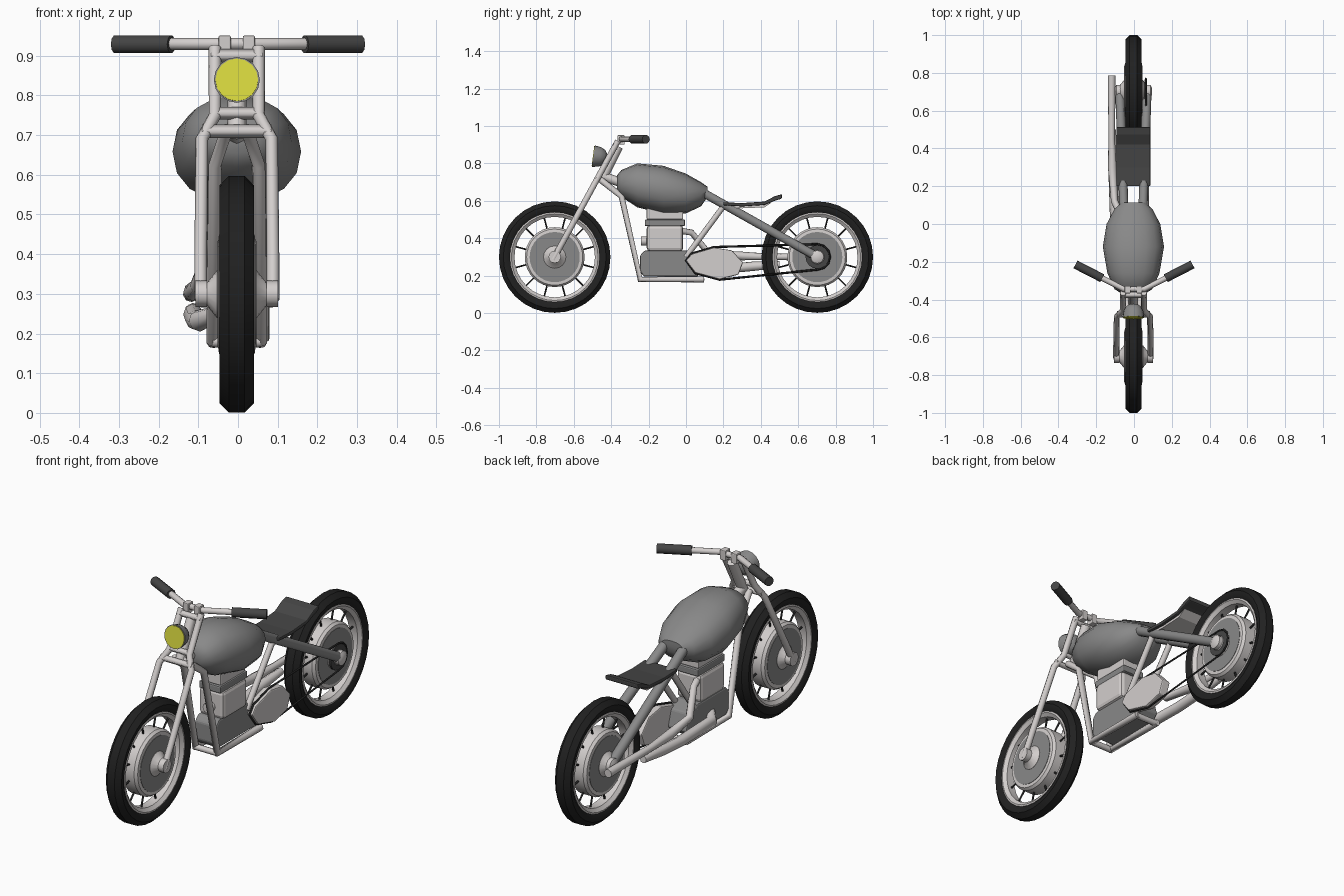
import bpy, bmesh, math
from math import sin, cos, pi, tau
from mathutils import Vector

if "Cube" in bpy.data.objects:
    bpy.data.objects.remove(bpy.data.objects["Cube"])


def mat(name, c):
    m = bpy.data.materials.new(name)
    m.diffuse_color = (*c, 1)
    m.use_nodes = True
    m.node_tree.nodes["Principled BSDF"].inputs["Base Color"].default_value = m.diffuse_color
    return m


BLACK = mat("rubber", (0.015, 0.015, 0.015))
DARK = mat("dark_leather", (0.06, 0.06, 0.06))
GREY = mat("mid_grey", (0.25, 0.25, 0.25))
LIGHT = mat("light_metal", (0.65, 0.62, 0.61))
YELLOW = mat("lamp_yellow", (0.7, 0.7, 0.05))


def finish(name, bm, m, smooth=None, bevel=0):
    bmesh.ops.remove_doubles(bm, verts=bm.verts, dist=1e-5)
    bmesh.ops.recalc_face_normals(bm, faces=bm.faces)
    me = bpy.data.meshes.new(name)
    bm.to_mesh(me)
    bm.free()
    ob = bpy.data.objects.new(name, me)
    bpy.context.collection.objects.link(ob)
    me.materials.append(m)
    if bevel:
        b = ob.modifiers.new("bevel", 'BEVEL')
        b.width, b.segments = bevel, 2
    if smooth:
        bpy.ops.object.select_all(action='DESELECT')
        ob.select_set(True)
        bpy.context.view_layer.objects.active = ob
        bpy.ops.object.shade_smooth_by_angle(angle=math.radians(smooth))
    return ob


def loft(name, rings, m, closed=False, smooth=None):
    bm = bmesh.new()
    vs = [[bm.verts.new(p) for p in r] for r in rings]
    n = len(vs[0])
    for i in range(len(vs) if closed else len(vs) - 1):
        a, b = vs[i], vs[(i + 1) % len(vs)]
        for j in range(n):
            k = (j + 1) % n
            bm.faces.new((a[j], a[k], b[k], b[j]))
    if not closed:
        bm.faces.new(vs[0])
        bm.faces.new(vs[-1])
    return finish(name, bm, m, smooth)


def lathe(name, prof, y, z, m, n=32, closed=False, smooth=35):
    """Revolve (radius, x) points about an axle parallel to x."""
    rings = [[(x, y + r * cos(tau * i / n), z + r * sin(tau * i / n)) for i in range(n)] for r, x in prof]
    return loft(name, rings, m, closed, smooth)


def prism(name, outline, x0, x1, m, bevel=0):
    """Extrude a (y, z) outline across x."""
    return loft_bevel(name, [[(x, y, z) for y, z in outline] for x in (x0, x1)], m, bevel)


def loft_bevel(name, rings, m, bevel):
    ob = loft(name, rings, m)
    if bevel:
        b = ob.modifiers.new("bevel", 'BEVEL')
        b.width, b.segments = bevel, 2
    return ob


def box(name, x0, x1, y0, y1, z0, z1, m, bevel=0):
    return prism(name, [(y0, z0), (y1, z0), (y1, z1), (y0, z1)], x0, x1, m, bevel)


def tube(name, pts, r, m=LIGHT, res=2, closed=False, radii=None):
    cu = bpy.data.curves.new(name, 'CURVE')
    cu.dimensions, cu.bevel_depth, cu.bevel_resolution, cu.use_fill_caps = '3D', r, res, True
    s = cu.splines.new('POLY')
    s.points.add(len(pts) - 1)
    for i, p in enumerate(pts):
        s.points[i].co = (*p, 1)
        s.points[i].radius = radii[i] if radii else 1
    s.use_cyclic_u = closed
    ob = bpy.data.objects.new(name, cu)
    bpy.context.collection.objects.link(ob)
    cu.materials.append(m)
    bpy.ops.object.select_all(action='DESELECT')
    ob.select_set(True)
    bpy.context.view_layer.objects.active = ob
    bpy.ops.object.convert(target='MESH')
    return ob


def pair(name, pts, r, m=LIGHT, res=2):
    for side, s in (("left", -1), ("right", 1)):
        tube(f"{name}_{side}", [(s * x, y, z) for x, y, z in pts], r, m, res)


# wheels: tyre, rim, drum, hub, spokes
for end, y in (("front", -0.702), ("rear", 0.702)):
    z = 0.299
    lathe(end + "_tyre", [(0.237, -0.03), (0.255, -0.042), (0.275, -0.043), (0.298, -0.02), (0.298, 0.02),
                          (0.275, 0.043), (0.255, 0.042), (0.237, 0.03)], y, z, BLACK, closed=True)
    lathe(end + "_rim", [(0.24, -0.034), (0.24, 0.034), (0.232, 0.036), (0.215, 0.022),
                         (0.215, -0.022), (0.232, -0.036)], y, z, LIGHT, closed=True)
    lathe(end + "_drum", [(0.135, -0.047), (0.15, -0.045), (0.16, -0.032), (0.16, 0.032),
                          (0.15, 0.045), (0.135, 0.047)], y, z, LIGHT)
    lathe(end + "_drum_face", [(0.134, -0.049), (0.134, 0.049)], y, z, GREY)
    lathe(end + "_hub", [(0.025, -0.085), (0.03, -0.074), (0.06, -0.05), (0.06, 0.05),
                         (0.03, 0.074), (0.025, 0.085)], y, z, LIGHT, n=16)
    for i in range(12):
        a = tau * (i + 0.5) / 12
        tube(f"{end}_spoke_{i}", [(0, y + r * cos(a), z + r * sin(a)) for r in (0.155, 0.22)], 0.005, BLACK, 1)


# fork, following the steering slope
def slope(z):
    return -0.702 + (z - 0.3) * 0.545


def fp(x, z):
    return (x, slope(z), z)


pair("fork_leg", [fp(0.091, 0.285), fp(0.091, 0.4), fp(0.088, 0.69), fp(0.055, 0.75), fp(0.055, 0.92)], 0.016)
for side, s in (("left", -1), ("right", 1)):
    lathe("fork_end_" + side, [(0.033, s * 0.075), (0.033, s * 0.104)], -0.702, 0.3, LIGHT, n=12)
tube("lower_fork_yoke", [fp(-0.088, 0.71), fp(0.088, 0.71)], 0.017, res=0)
tube("mid_fork_yoke", [fp(-0.055, 0.755), fp(0.055, 0.755)], 0.016, res=0)
tube("top_fork_yoke", [fp(-0.065, 0.9), fp(0.065, 0.9)], 0.017, res=0)
tube("steering_head", [(0, -0.455, 0.70), (0, -0.36, 0.89)], 0.024)

# headlight
n = 16
axis = Vector((0, -1, 0.13)).normalized()
up = Vector((0, 0.13, 1)).normalized()


def lamp_ring(d, r):
    c = Vector((0, -0.425, 0.83)) + axis * d
    return [c + Vector((1, 0, 0)) * r * cos(tau * i / n) + up * r * sin(tau * i / n) for i in range(n)]


loft("headlight_shell", [lamp_ring(d, r) for d, r in ((0, 0.022), (0.012, 0.04), (0.035, 0.052), (0.07, 0.058))],
     GREY, smooth=40)
loft("headlight_lens", [lamp_ring(0.065, 0.054), lamp_ring(0.073, 0.054)], YELLOW)

# handlebar, risers and grips
tube("handlebar", [(-0.175, -0.283, 0.93), (-0.055, -0.345, 0.93), (0.055, -0.345, 0.93), (0.175, -0.283, 0.93)], 0.015)
for side, s in (("left", -1), ("right", 1)):
    tube("grip_" + side, [(s * 0.168, -0.287, 0.929), (s * 0.31, -0.214, 0.929)], 0.023, DARK, 3)
    box("riser_" + side, s * 0.015, s * 0.046, -0.367, -0.328, 0.9, 0.951, LIGHT, 0.004)

# fuel tank
sections = [(-0.37, 0.06, 0.735, 0.655), (-0.345, 0.10, 0.765, 0.62), (-0.26, 0.138, 0.80, 0.565),
            (-0.12, 0.162, 0.787, 0.53), (0.0, 0.142, 0.745, 0.533), (0.08, 0.10, 0.70, 0.57), (0.115, 0.06, 0.675, 0.62)]


def sp(v):
    return math.copysign(abs(v) ** 0.9, v)


loft("fuel_tank", [[(w * sp(cos(tau * i / 16)), y, (t + b) / 2 + (t - b) / 2 * sp(sin(tau * i / 16)))
                    for i in range(16)] for y, w, t, b in sections], GREY, smooth=40)

# frame
pair("cradle_tube", [(0.025, -0.46, 0.715), (0.055, -0.345, 0.625), (0.06, -0.245, 0.18), (0.06, 0.095, 0.18)], 0.017, res=2)
for y in (-0.245, 0.085):
    tube("cradle_crossbar", [(-0.06, y, 0.18), (0.06, y, 0.18)], 0.015)
tube("backbone", [(0, -0.44, 0.73), (0, -0.3, 0.68), (0, 0.1, 0.64)], 0.025)
pair("seat_post", [(0.05, 0.0, 0.3), (0.055, 0.2, 0.57)], 0.015)
pair("rear_stay", [(0.05, 0.07, 0.655), (0.072, 0.702, 0.3)], 0.024, GREY, 3)
for side, s in (("left", -1), ("right", 1)):
    lathe("rear_axle_boss_" + side, [(0.035, s * 0.06), (0.035, s * 0.09), (0.02, s * 0.098)], 0.702, 0.3, LIGHT, n=12)

# engine
prism("crankcase", [(-0.245, 0.22), (-0.225, 0.195), (0.06, 0.195), (0.095, 0.23), (0.07, 0.31), (0.0, 0.335),
                    (-0.22, 0.335), (-0.245, 0.31)], -0.065, 0.055, GREY, 0.008)
box("cylinder_block", -0.068, 0.068, -0.21, -0.015, 0.33, 0.47, LIGHT, 0.018)
box("cylinder_fin", -0.06, 0.06, -0.22, -0.005, 0.465, 0.5, GREY, 0.006)
box("cylinder_head", -0.055, 0.055, -0.21, -0.015, 0.5, 0.56, LIGHT, 0.006)
tube("intake", [(0, -0.2, 0.385), (0, -0.24, 0.385)], 0.025)
cover = [(0, 0.28), (0.03, 0.315), (0.15, 0.35), (0.245, 0.335), (0.305, 0.27), (0.28, 0.205), (0.18, 0.18), (0.05, 0.215)]
prism("drive_cover", cover, 0.035, 0.082, LIGHT, 0.006)

# chain drive on the right
sprocket = [(0.702 + 0.068 * cos(a), 0.3 + 0.068 * sin(a)) for a in [pi / 2 - pi * i / 6 for i in range(7)]]
path = [(0.15, 0.353)] + sprocket + [(0.18, 0.178), (0.05, 0.213), (0.0, 0.28), (0.03, 0.318)]
tube("chain", [(0.066, y, z) for y, z in path], 0.006, BLACK, 0, closed=True)
lathe("sprocket", [(0.063, 0.058), (0.063, 0.068)], 0.702, 0.3, DARK, n=16)

# exhausts on the left
tube("upper_exhaust", [(-0.04, -0.03, 0.44), (-0.06, 0.03, 0.43), (-0.1, 0.12, 0.32), (-0.112, 0.3, 0.305),
                       (-0.115, 0.45, 0.3), (-0.115, 0.785, 0.3)], 0.021, radii=[.8, .8, .9, 1.1, .8, 1])
tube("lower_exhaust", [(-0.05, -0.12, 0.25), (-0.095, -0.06, 0.232), (-0.105, 0.2, 0.235), (-0.11, 0.36, 0.25),
                       (-0.11, 0.5, 0.26)], 0.025, radii=[.8, 1.1, 1, 1, .7])

# seat
top = [(0.2, 0.592), (0.3, 0.588), (0.42, 0.596), (0.475, 0.625), (0.513, 0.635)]
bottom = [(0.513, 0.612), (0.475, 0.6), (0.42, 0.578), (0.3, 0.57), (0.2, 0.576)]
prism("seat", top + bottom, -0.09, 0.09, DARK, 0.005)
prism("seat_base", [(0.2, 0.578), (0.42, 0.58), (0.46, 0.592), (0.42, 0.565), (0.3, 0.56), (0.21, 0.566)], -0.075, 0.075, LIGHT)

# everything but the bars sits slightly left of centre
for ob in bpy.context.collection.objects:
    if not ob.name.startswith(("handlebar", "grip")):
        ob.location.x -= 0.003
